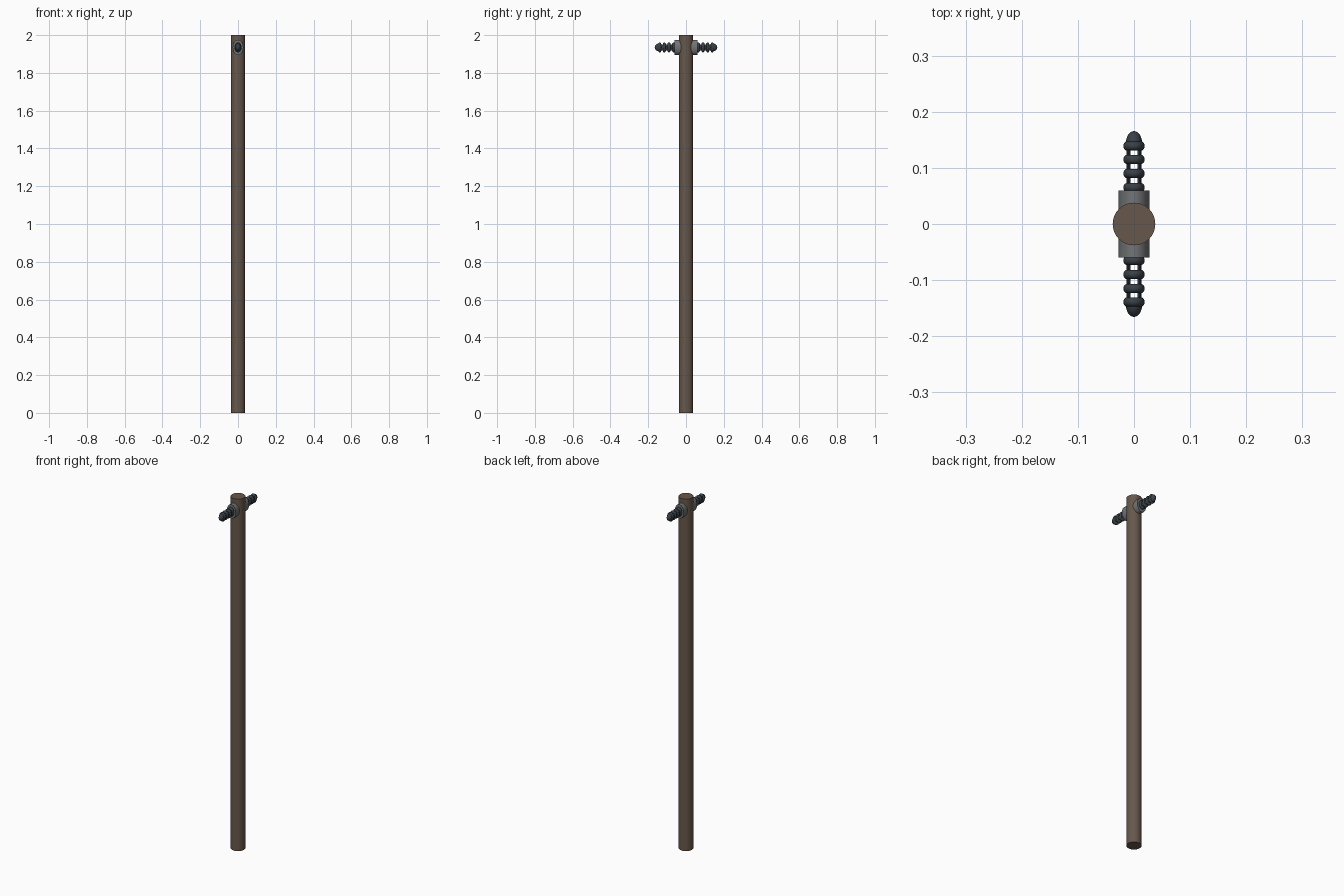
import bpy, bmesh, math

if "Cube" in bpy.data.objects:
    bpy.data.objects.remove(bpy.data.objects["Cube"])

ZC = 1.935      # height of the cross fitting
SQUASH = 0.72   # fittings are narrower in x than in z


def material(name, rgb):
    m = bpy.data.materials.new(name)
    m.diffuse_color = (*rgb, 1)
    m.use_nodes = True
    m.node_tree.nodes["Principled BSDF"].inputs["Base Color"].default_value = m.diffuse_color
    return m


wood = material("brown wood", (0.135, 0.096, 0.07))
metal = material("grey metal", (0.17, 0.175, 0.18))
dark = material("dark glaze", (0.042, 0.052, 0.062))


def finish(bm, name, mat, angle=40):
    bmesh.ops.recalc_face_normals(bm, faces=bm.faces[:])
    me = bpy.data.meshes.new(name)
    bm.to_mesh(me)
    bm.free()
    ob = bpy.data.objects.new(name, me)
    bpy.context.collection.objects.link(ob)
    me.materials.append(mat)
    bpy.ops.object.select_all(action='DESELECT')
    ob.select_set(True)
    bpy.context.view_layer.objects.active = ob
    bpy.ops.object.shade_smooth_by_angle(angle=math.radians(angle))
    return ob


def lathe_y(bm, profile, sx=SQUASH, x0=0, n=32):
    """Solid of rounded section along y from (radius, y) points, with capped ends."""
    rings = []
    for r, y in profile:
        rings.append([bm.verts.new((x0 + sx * r * math.cos(2 * math.pi * i / n), y,
                                    ZC + r * math.sin(2 * math.pi * i / n))) for i in range(n)])
    for a, b in zip(rings, rings[1:]):
        for i in range(n):
            j = (i + 1) % n
            bm.faces.new((a[i], a[j], b[j], b[i]))
    bm.faces.new(rings[0])
    bm.faces.new(rings[-1])


# Pole
bm = bmesh.new()
bmesh.ops.create_cone(bm, cap_ends=True, segments=32, radius1=0.038, radius2=0.038, depth=2)
bmesh.ops.translate(bm, vec=(0, 0, 1), verts=bm.verts[:])
finish(bm, "pole", wood)

# Collar through the pole
bm = bmesh.new()
lathe_y(bm, [(0.04, -0.06), (0.04, 0.06)], sx=0.7)
finish(bm, "collar", metal)

for side, label in ((-1, "front"), (1, "back")):
    # Ribbed insulator: rounded discs and a domed tip
    bm = bmesh.new()
    for yc in (0.065, 0.09, 0.115, 0.139):
        pts = []
        for k in range(9):
            a = math.pi * k / 8
            pts.append((0.0185 + 0.008 * math.sin(a), side * (yc - 0.008 * math.cos(a))))
        lathe_y(bm, pts)
    tip = [(0.0205 * math.cos(t), side * (0.143 + 0.0225 * math.sin(t)))
           for t in [math.pi / 2 * k / 8 * 0.98 for k in range(9)]]
    lathe_y(bm, tip)
    finish(bm, label + "_insulator", dark)

    # Twin side straps joining the discs, open between them
    bm = bmesh.new()
    for sx in (-1, 1):
        lathe_y(bm, [(0.016, side * 0.055), (0.016, side * 0.14)],
                sx=0.22, x0=sx * 0.0095, n=16)
    finish(bm, label + "_straps", dark)
